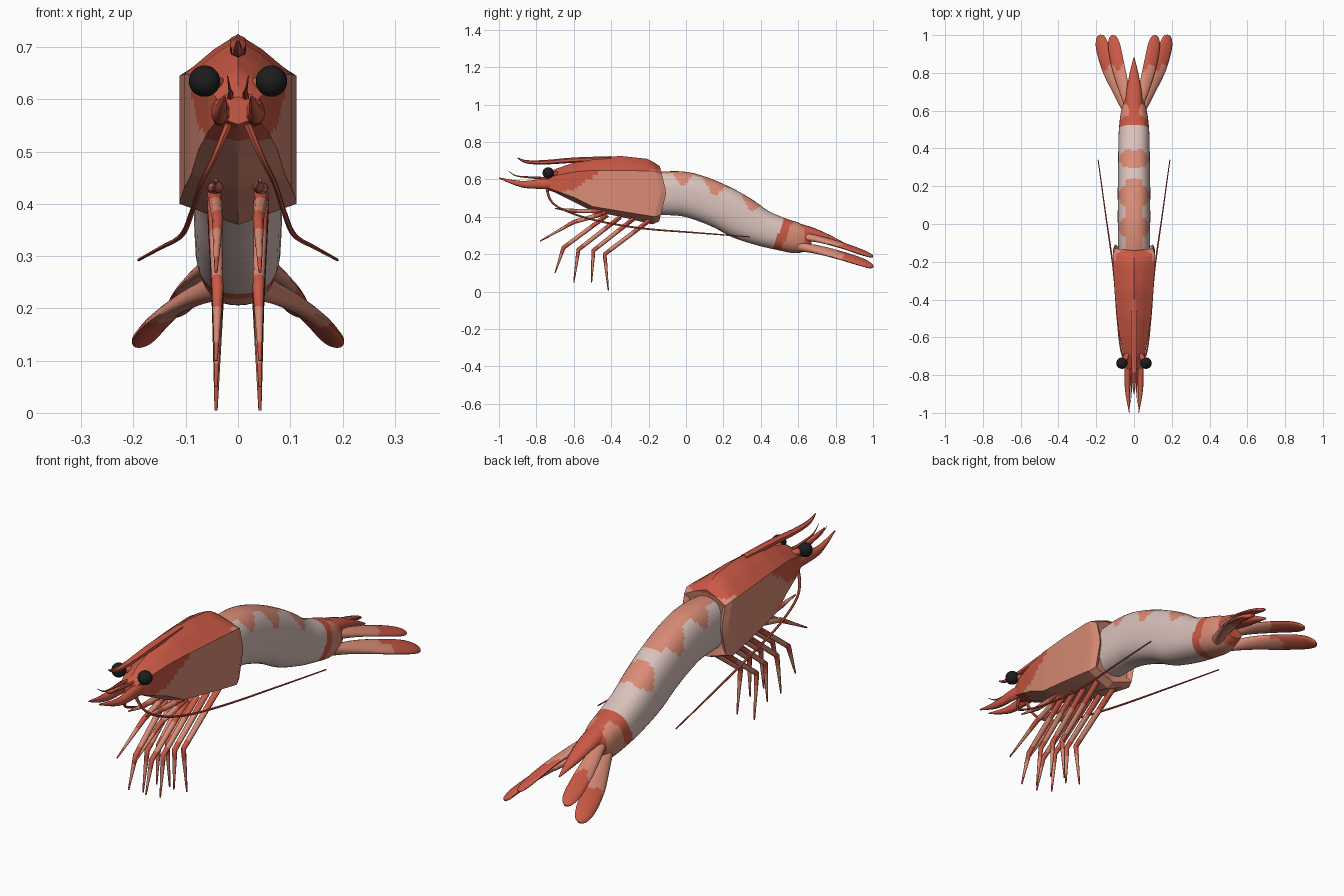
import bpy, bmesh, math
from mathutils import Vector

cube = bpy.data.objects.get("Cube")
if cube:
    bpy.data.objects.remove(cube, do_unlink=True)


def material(name, rgb):
    m = bpy.data.materials.new(name)
    m.use_nodes = True
    m.diffuse_color = (*rgb, 1)
    bsdf = m.node_tree.nodes["Principled BSDF"]
    bsdf.inputs["Base Color"].default_value = (*rgb, 1)
    bsdf.inputs["Roughness"].default_value = 0.6
    return m


MATS = [material("shell_red", (0.60, 0.10, 0.06)),
        material("salmon", (0.70, 0.26, 0.18)),
        material("pale_pink", (0.70, 0.54, 0.50)),
        material("eye_black", (0.012, 0.012, 0.012))]
RED, SALMON, PALE, BLACK = range(4)


def finish(obj, angle):
    bpy.ops.object.select_all(action='DESELECT')
    obj.select_set(True)
    bpy.context.view_layer.objects.active = obj
    bpy.ops.object.shade_smooth_by_angle(angle=math.radians(angle))


def resample(keys, n, smooth=True):
    """Interpolate tuples, n steps per segment."""
    out = []
    for i in range(len(keys) - 1):
        p0, p1 = keys[max(i - 1, 0)], keys[i]
        p2, p3 = keys[i + 1], keys[min(i + 2, len(keys) - 1)]
        for k in range(n):
            t = k / n
            if smooth:
                out.append([0.5 * (2 * b + (c - a) * t + (2 * a - 5 * b + 4 * c - d) * t * t
                                   + (3 * b - a - 3 * c + d) * t ** 3)
                            for a, b, c, d in zip(p0, p1, p2, p3)])
            else:
                out.append([b + (c - b) * t for b, c in zip(p1, p2)])
    return out + [list(keys[-1])]


def skin(name, rings, rule, angle=50):
    """Skin closed rings; rule(centre, along, around) gives the colour."""
    bm = bmesh.new()
    loops = [[bm.verts.new(p) for p in r] for r in rings]
    n, m = len(loops[0]), len(loops) - 1
    for i in range(m):
        for j in range(n):
            k = (j + 1) % n
            f = bm.faces.new((loops[i][j], loops[i][k], loops[i + 1][k], loops[i + 1][j]))
            u = (j + 0.5) / n
            f.material_index = rule(f.calc_center_median(), (i + 0.5) / m, 2 * min(u, 1 - u))
    for r, s in ((loops[0], 0), (loops[-1], 1)):
        f = bm.faces.new(r)
        f.material_index = rule(f.calc_center_median(), s, 0)
    bmesh.ops.recalc_face_normals(bm, faces=bm.faces)
    mesh = bpy.data.meshes.new(name)
    bm.to_mesh(mesh)
    bm.free()
    for m_ in MATS:
        mesh.materials.append(m_)
    obj = bpy.data.objects.new(name, mesh)
    bpy.context.collection.objects.link(obj)
    finish(obj, angle)
    return obj


def limb(name, keys, rule, n=5, sides=10, roll=0, power=2, smooth=True, side=1):
    """Tube along (x, y, z, half width, half height) keys."""
    pts = resample(keys, n, smooth)
    cs = [Vector(p[:3]) for p in pts]
    rings = []
    for i, p in enumerate(pts):
        t = (cs[min(i + 1, len(cs) - 1)] - cs[max(i - 1, 0)]).normalized()
        u = (Vector((1, 0, 0)) - t * t.x).normalized()
        v = u.cross(t)
        u, v = (u * math.cos(roll) + v * math.sin(roll),
                v * math.cos(roll) - u * math.sin(roll))
        ring = []
        for j in range(sides):
            a = 2 * math.pi * j / sides
            s, c = math.sin(a), math.cos(a)
            s = math.copysign(abs(s) ** (2 / power), s)
            c = math.copysign(abs(c) ** (2 / power), c)
            q = cs[i] + u * s * max(p[3], 0.001) + v * c * max(p[4], 0.001)
            ring.append((q.x * side, q.y, q.z))
        rings.append(ring)
    return skin(name, rings, rule)


def red(c, s, a):
    return RED


# Abdomen with dorsal saddles and a banded tail end
def abdomen_rule(c, s, a):
    t = c.y - (c.z - 0.3) * 0.4
    if t > 0.49:
        if t < 0.54 or c.y > 0.63 or (c.y > 0.53 and abs(c.x) < 0.03 and a < 0.5):
            return RED
        return SALMON
    for cy, w, reach in ((-0.02, 0.052, 0.42), (0.15, 0.058, 0.42), (0.345, 0.048, 0.38)):
        if a < reach and abs(c.y - cy) < w * (1 - (a / reach) ** 3):
            return SALMON
    return SALMON if a < 0.13 and c.y < 0.24 else PALE


limb("abdomen", [(0, -0.22, 0.52, 0.08, 0.11), (0, -0.1, 0.526, 0.085, 0.117),
                 (0, 0, 0.52, 0.086, 0.119), (0, 0.1, 0.49, 0.086, 0.118),
                 (0, 0.2, 0.447, 0.086, 0.116), (0, 0.3, 0.392, 0.085, 0.114),
                 (0, 0.4, 0.343, 0.083, 0.098), (0, 0.5, 0.31, 0.08, 0.088),
                 (0, 0.6, 0.285, 0.068, 0.08), (0, 0.67, 0.285, 0.045, 0.05)],
     abdomen_rule, n=10, sides=40, power=2.4)

# Telson spike between the tail blades
limb("telson", [(0, 0.57, 0.335, 0.045, 0.038), (0, 0.68, 0.31, 0.043, 0.03),
                (0, 0.79, 0.272, 0.025, 0.018), (0, 0.88, 0.238, 0.003, 0.004)], red, sides=16)


# Carapace: faceted section lofted along the body
def carapace_rule(c, s, a):
    if c.y > -0.45:
        edge = 0.65
    elif c.y > -0.6:
        edge = 0.65 - (-0.45 - c.y) * 0.66
    else:
        edge = 0.55 - (-0.6 - c.y) * 0.4
    return RED if c.z > edge else SALMON


# Keys: y, half width, crest, shoulder, lower edge, keel
SHELL = [(-0.765, 0.035, 0.605, 0.595, 0.565, 0.552), (-0.70, 0.056, 0.655, 0.62, 0.54, 0.53),
         (-0.6, 0.075, 0.69, 0.64, 0.505, 0.48), (-0.5, 0.09, 0.715, 0.648, 0.455, 0.43),
         (-0.35, 0.103, 0.725, 0.648, 0.43, 0.4), (-0.2, 0.112, 0.71, 0.645, 0.405, 0.365),
         (-0.17, 0.112, 0.695, 0.643, 0.4, 0.36), (-0.14, 0.1, 0.67, 0.63, 0.41, 0.375),
         (-0.155, 0.08, 0.63, 0.61, 0.43, 0.42)]
rings = []
for y, w, crest, shoulder, low, keel in resample(SHELL, 5, False):
    half = [(0, crest), (0.45 * w, crest - 0.38 * (crest - shoulder)), (w, shoulder),
            (w, (shoulder + low) / 2), (w, low), (0.5 * w, (low + keel) / 2), (0, keel)]
    half = resample(half, 4, False)
    ring = half + [(-x, z) for x, z in half[-2:0:-1]]
    back = min(max((y + 0.3) / 0.13, 0), 1) * 0.035
    rings.append([(x, y + back * (1 - abs(z - 0.53) / 0.14), z) for x, z in ring])
skin("carapace", rings, carapace_rule, 28)

# Rostrum spike over the head
limb("rostrum", [(0, -0.4, 0.712, 0.016, 0.012), (0, -0.6, 0.703, 0.018, 0.014),
                 (0, -0.75, 0.692, 0.015, 0.012), (0, -0.85, 0.694, 0.01, 0.009),
                 (0, -0.9, 0.714, 0.002, 0.003)], red, sides=6)


# Colour rules for tail blades and legs
def blade_rule(c, s, a):
    return RED if c.y > 0.83 + 0.02 * math.sin(c.x * 90) else SALMON


def leg_rule(c, s, a):
    return RED if s < 0.2 or 0.45 < s < 0.6 or s > 0.86 else SALMON


# Legs: (y, z) of hip, knee and tip
LEGS = [((-0.45, 0.43), (-0.6, 0.432), (-0.70, 0.445)),
        ((-0.43, 0.42), (-0.6, 0.372), (-0.78, 0.27)),
        ((-0.42, 0.41), (-0.655, 0.235), (-0.70, 0.10)),
        ((-0.35, 0.40), (-0.575, 0.225), (-0.60, 0.05)),
        ((-0.28, 0.39), (-0.495, 0.22), (-0.505, 0.05)),
        ((-0.19, 0.385), (-0.435, 0.2), (-0.415, 0.005))]

for side, tag in ((1, "left"), (-1, "right")):
    # Tail fan
    limb(tag + "_outer_tail_blade",
         [(0.04, 0.6, 0.24, 0.02, 0.025), (0.08, 0.7, 0.225, 0.033, 0.02),
          (0.13, 0.82, 0.195, 0.042, 0.015), (0.165, 0.93, 0.16, 0.04, 0.013),
          (0.178, 0.985, 0.138, 0.026, 0.01), (0.18, 1.0, 0.13, 0.006, 0.004)],
         blade_rule, n=8, sides=16, roll=-0.5, side=side)
    limb(tag + "_inner_tail_blade",
         [(0.03, 0.62, 0.295, 0.018, 0.022), (0.055, 0.72, 0.278, 0.03, 0.016),
          (0.085, 0.84, 0.245, 0.036, 0.012), (0.105, 0.94, 0.21, 0.034, 0.011),
          (0.112, 0.985, 0.193, 0.022, 0.008), (0.113, 1.0, 0.187, 0.006, 0.004)],
         blade_rule, n=8, sides=16, roll=-0.35, side=side)
    # Walking legs
    for i, (hip, knee, tip) in enumerate(LEGS):
        limb(f"{tag}_leg_{i + 1}",
             [(0.045, *hip, 0.014, 0.012), (0.039, *knee, 0.011, 0.011),
              (0.042, *tip, 0.003, 0.003)],
             leg_rule, n=8, sides=8, smooth=False, side=side)
    # Head appendages
    limb(tag + "_antenna_scale",
         [(0.03, -0.69, 0.577, 0.018, 0.03), (0.034, -0.78, 0.575, 0.018, 0.026),
          (0.034, -0.88, 0.575, 0.014, 0.017), (0.025, -0.999, 0.607, 0.002, 0.003)],
         red, side=side)
    limb(tag + "_short_feeler",
         [(0.015, -0.74, 0.605, 0.008, 0.008), (0.014, -0.85, 0.612, 0.005, 0.005),
          (0.016, -0.91, 0.62, 0.003, 0.003), (0.02, -0.95, 0.645, 0.001, 0.001)],
         red, sides=6, side=side)
    limb(tag + "_long_antenna",
         [(0.015, -0.745, 0.56, 0.008, 0.008), (0.045, -0.725, 0.49, 0.006, 0.006),
          (0.07, -0.66, 0.44, 0.005, 0.005), (0.088, -0.5, 0.385, 0.005, 0.005),
          (0.108, -0.25, 0.34, 0.005, 0.005), (0.15, 0.05, 0.315, 0.004, 0.004),
          (0.19, 0.34, 0.293, 0.003, 0.003)], red, n=6, sides=6, side=side)
    # Eyes on short stalks
    limb(tag + "_eye_stalk", [(0.025, -0.68, 0.625, 0.015, 0.015),
                              (0.062, -0.735, 0.635, 0.014, 0.014)],
         red, n=2, smooth=False, side=side)
    bpy.ops.mesh.primitive_uv_sphere_add(segments=24, ring_count=14, radius=0.03,
                                         location=(0.064 * side, -0.737, 0.635))
    eye = bpy.context.object
    eye.name = tag + "_eye"
    eye.data.materials.append(MATS[BLACK])
    finish(eye, 60)
